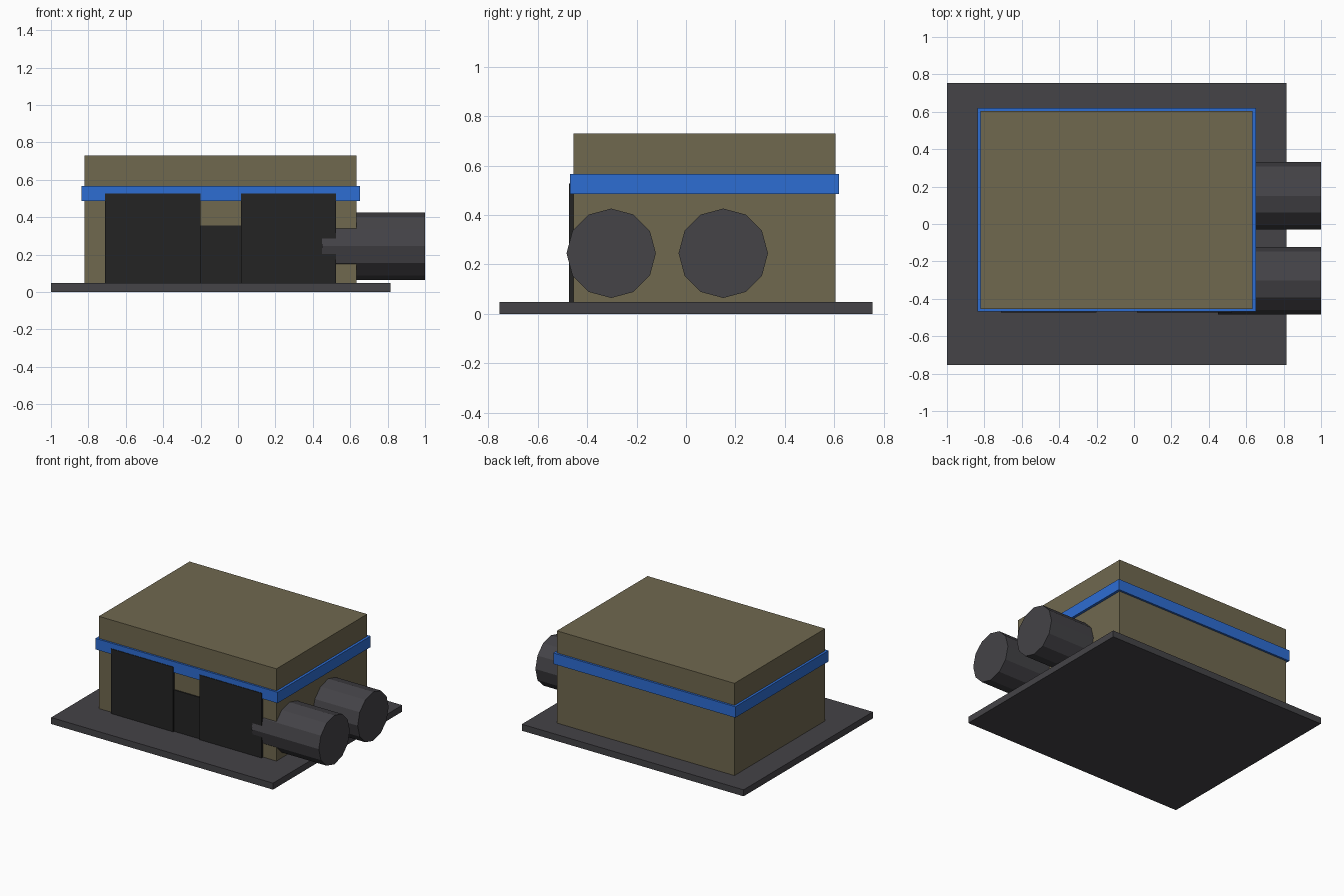
import bpy
from math import pi

cube = bpy.data.objects.get("Cube")
if cube:
    bpy.data.objects.remove(cube, do_unlink=True)


def material(name, rgb):
    mat = bpy.data.materials.new(name)
    mat.use_nodes = True
    mat.diffuse_color = (*rgb, 1)
    bsdf = next(n for n in mat.node_tree.nodes if n.type == 'BSDF_PRINCIPLED')
    bsdf.inputs["Base Color"].default_value = (*rgb, 1)
    return mat


tan = material("olive tan", (0.162, 0.138, 0.078))
blue = material("blue", (0.027, 0.153, 0.65))
grey = material("dark grey", (0.058, 0.056, 0.063))
black = material("near black", (0.017, 0.017, 0.017))


def box(name, x, y, z, mat):
    """Box spanning the given (low, high) range on each axis."""
    bpy.ops.mesh.primitive_cube_add(size=1)
    obj = bpy.context.object
    obj.name = name
    spans = (x, y, z)
    for v in obj.data.vertices:
        v.co = [(lo + hi) / 2 + c * (hi - lo) for c, (lo, hi) in zip(v.co, spans)]
    obj.data.materials.append(mat)
    return obj


def pipe(name, y):
    """Twelve-sided pipe lying along x, with a corner at the top."""
    bpy.ops.mesh.primitive_cylinder_add(
        vertices=12, radius=0.181, depth=0.55,
        location=(0.725, y, 0.245), rotation=(0, pi / 2, 0))
    obj = bpy.context.object
    obj.name = name
    obj.data.materials.append(grey)


# Ground slab, main building and the stripe around it
box("base_slab", (-1, 0.815), (-0.755, 0.755), (0, 0.048), grey)
box("main_body", (-0.82, 0.633), (-0.455, 0.605), (0.04, 0.73), tan)
box("stripe_band", (-0.838, 0.652), (-0.469, 0.62), (0.486, 0.567), blue)

# Front panels, with a lower recessed piece between them
front, back = -0.473, -0.44
box("left_front_panel", (-0.71, -0.2), (front, back), (0.04, 0.527), black)
box("right_front_panel", (0.015, 0.525), (front, back), (0.04, 0.527), black)
box("centre_front_panel", (-0.2, 0.015), (-0.463, back), (0.04, 0.355), black)

# Side pipes
pipe("front_pipe", -0.303)
pipe("rear_pipe", 0.151)
